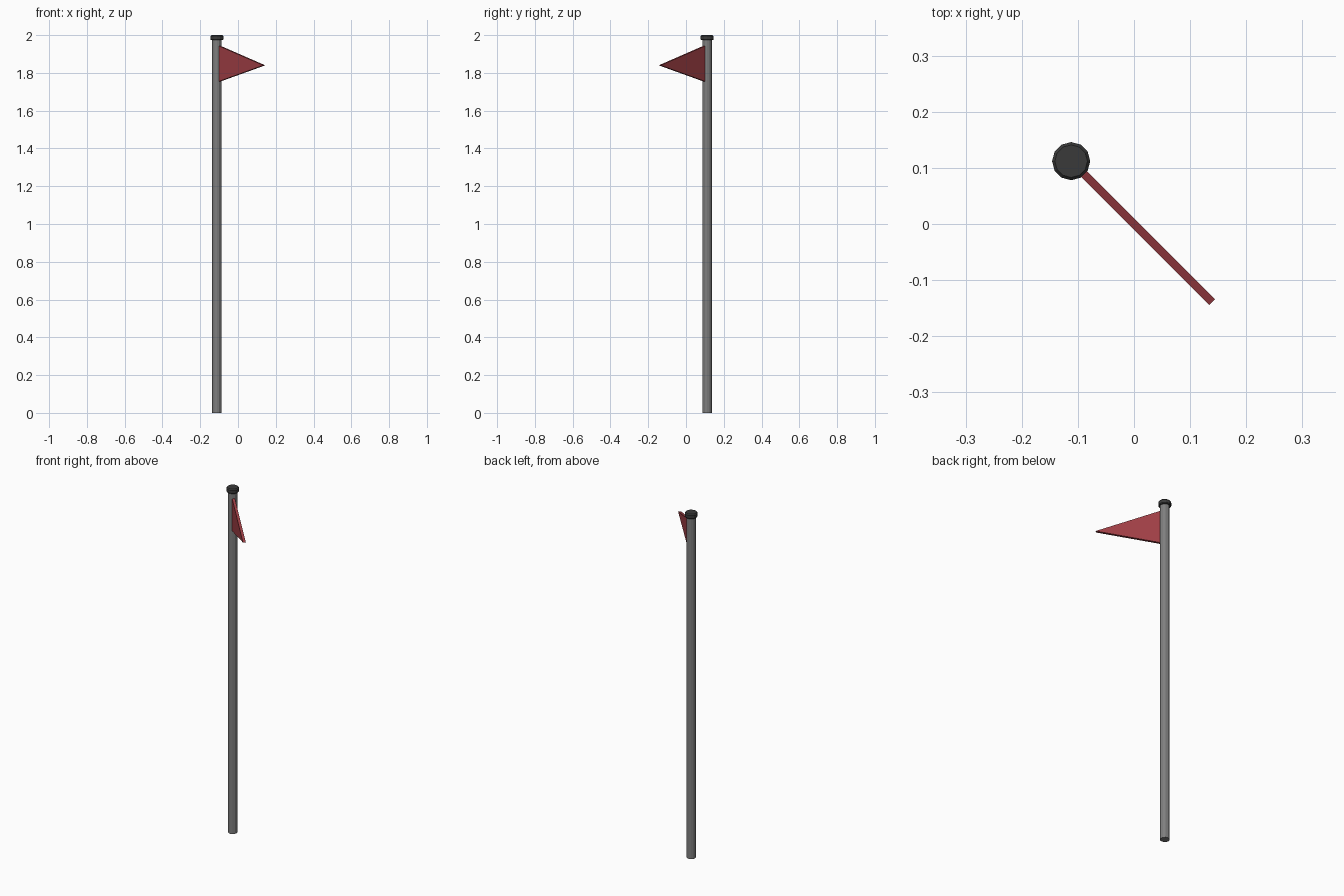
import bpy, bmesh, math
from mathutils import Vector

if "Cube" in bpy.data.objects:
    bpy.data.objects.remove(bpy.data.objects["Cube"])

PX, PY = -0.112, 0.112   # pole axis
SIDES = 12


def material(name, rgb):
    m = bpy.data.materials.new(name)
    m.diffuse_color = (*rgb, 1)
    m.use_nodes = True
    m.node_tree.nodes["Principled BSDF"].inputs["Base Color"].default_value = m.diffuse_color
    return m


def finish(name, bm, mat):
    bmesh.ops.recalc_face_normals(bm, faces=bm.faces[:])
    me = bpy.data.meshes.new(name)
    bm.to_mesh(me)
    bm.free()
    me.materials.append(mat)
    ob = bpy.data.objects.new(name, me)
    bpy.context.collection.objects.link(ob)
    return ob


def lathe(name, profile, mat):
    """Closed solid from (radius, height) rings."""
    bm = bmesh.new()
    rings = []
    for r, z in profile:
        rings.append([bm.verts.new((PX + r * math.cos(2 * math.pi * i / SIDES),
                                    PY + r * math.sin(2 * math.pi * i / SIDES), z))
                      for i in range(SIDES)])
    for a, b in zip(rings, rings[1:]):
        for i in range(SIDES):
            j = (i + 1) % SIDES
            bm.faces.new((a[i], a[j], b[j], b[i]))
    bm.faces.new(rings[0])
    bm.faces.new(rings[-1])
    return finish(name, bm, mat)


grey = material("pole grey", (0.21, 0.21, 0.21))
black = material("cap black", (0.042, 0.042, 0.042))
red = material("flag red", (0.34, 0.048, 0.058))

# Pole and its bevelled cap
lathe("pole", [(0.025, 0), (0.025, 1.98)], grey)
lathe("pole_cap", [(0.031, 1.973), (0.034, 1.977), (0.034, 1.994), (0.029, 2.0)], black)

# Triangular pennant, pointing diagonally to the front right
along = Vector((1, -1, 0)).normalized()
side = Vector((1, 1, 0)).normalized() * 0.0075
bm = bmesh.new()
outline = [(0.018, 1.944), (0.018, 1.754), (0.355, 1.84)]
pts = [Vector((PX, PY, z)) + along * d for d, z in outline]
front = [bm.verts.new(p - side) for p in pts]
back = [bm.verts.new(p + side) for p in pts]
bm.faces.new(front)
bm.faces.new(back[::-1])
for i in range(3):
    j = (i + 1) % 3
    bm.faces.new((front[i], back[i], back[j], front[j]))
finish("pennant", bm, red)
